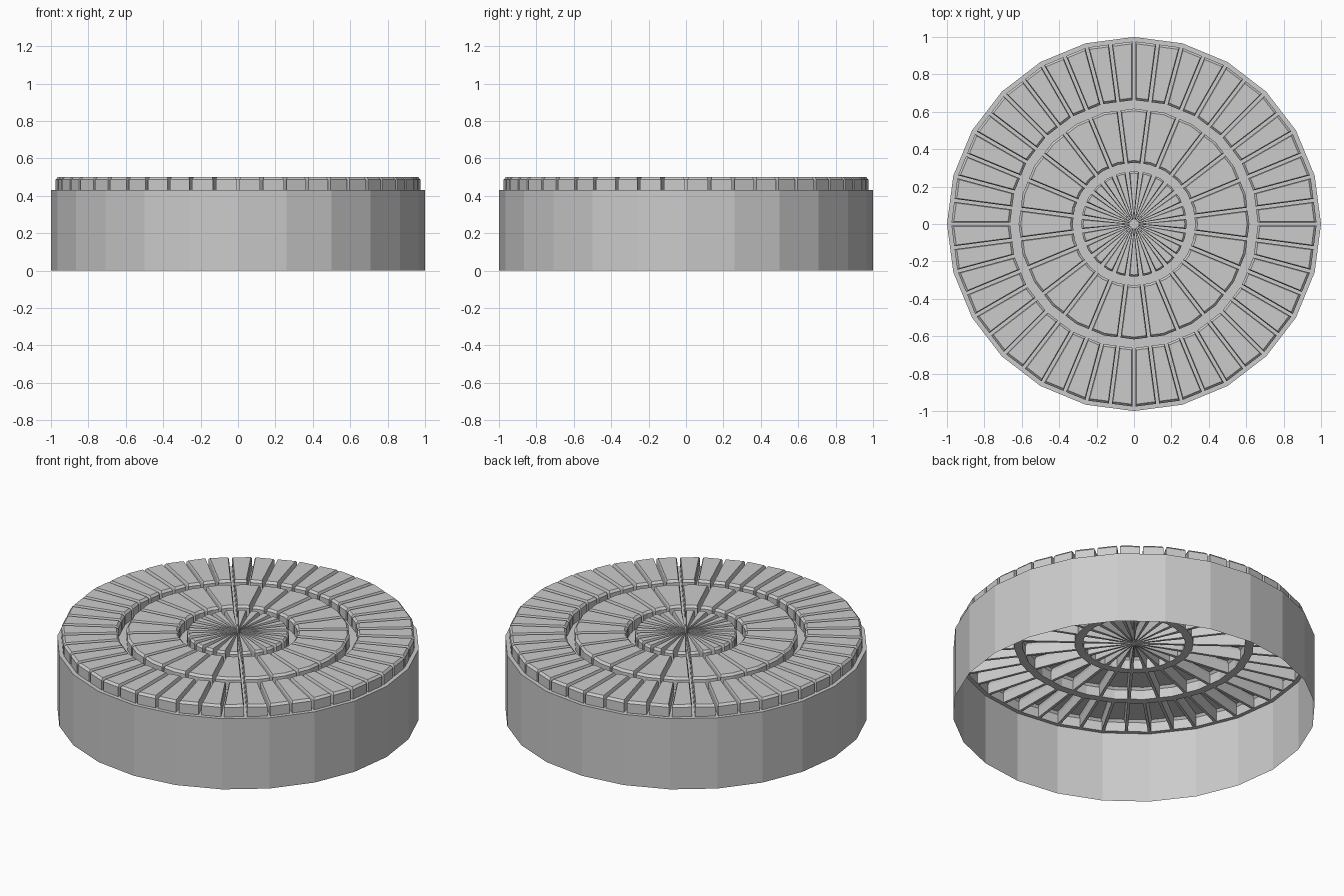
import bpy, bmesh
from math import sin, cos, radians, asin, degrees

if "Cube" in bpy.data.objects:
    bpy.data.objects.remove(bpy.data.objects["Cube"])

SIDES = 24
STEP = 360 / SIDES
Z_BASE, Z_EDGE, Z_TOP = 0.43, 0.487, 0.50

bm = bmesh.new()


def point(r, a, z):
    # point on a 24-sided outline of corner radius r
    off = (a % STEP) - STEP / 2
    k = r * cos(radians(STEP / 2)) / cos(radians(off))
    return (k * cos(radians(a)), k * sin(radians(a)), z)


def outline(r0, r1, a0, a1, gap, z, bent):
    # counter-clockwise outline of one wedge, narrowed sideways by gap
    def arc(r):
        d = degrees(asin(min(gap, r * 0.09) / r)) if r > 0 else 0
        angles = [a0 + d, a1 - d]
        if bent:
            angles.insert(1, (a0 + a1) / 2)
        return [bm.verts.new(point(r, a, z)) for a in angles]
    return arc(r1) + arc(r0)[::-1]


def tile(cell, foot, bevel, gap, bent, a0, a1):
    # sheet-like raised tile: base border, walls, chamfer and lid
    (r0, r1), (f0, f1) = cell, foot
    loops = [
        outline(r0, r1, a0, a1, 0, Z_BASE, bent),
        outline(f0, f1, a0, a1, gap, Z_BASE, bent),
        outline(f0, f1, a0, a1, gap, Z_EDGE, bent),
        outline(f0 + bevel, f1 - bevel, a0, a1, gap + 0.005, Z_TOP, bent),
    ]
    n = len(loops[0])
    for lo, hi in zip(loops, loops[1:]):
        for i in range(n):
            j = (i + 1) % n
            bm.faces.new((lo[i], lo[j], hi[j], hi[i]))
    top = loops[-1]
    if bent:
        bm.faces.new((top[0], top[1], top[4], top[5]))
        bm.faces.new((top[1], top[2], top[3], top[4]))
    else:
        bm.faces.new(top)


# rings: count, start angle, cell radii, tile radii, bevel, half gap, bent
rings = [
    (48, 0.0, (0.64, 1.0), (0.663, 0.977), 0.012, 0.008, False),
    (24, 7.5, (0.305, 0.64), (0.328, 0.617), 0.012, 0.008, True),
    (24, 7.5, (0.001, 0.305), (0.02, 0.282), 0.010, 0.010, True),
]
for count, start, cell, foot, bevel, gap, bent in rings:
    w = 360 / count
    for i in range(count):
        tile(cell, foot, bevel, gap, bent, start + i * w, start + (i + 1) * w)

# side wall, open underneath
for i in range(SIDES):
    a, b = i * STEP, (i + 1) * STEP
    m = (a + b) / 2
    bm.faces.new([bm.verts.new(point(1, t, z)) for t, z in
                  ((a, 0), (b, 0), (b, Z_BASE), (m, Z_BASE), (a, Z_BASE))])

bmesh.ops.remove_doubles(bm, verts=bm.verts[:], dist=0.0002)
mesh = bpy.data.meshes.new("tiled_drum")
bm.to_mesh(mesh)
bm.free()
drum = bpy.data.objects.new("tiled_drum", mesh)
bpy.context.collection.objects.link(drum)
